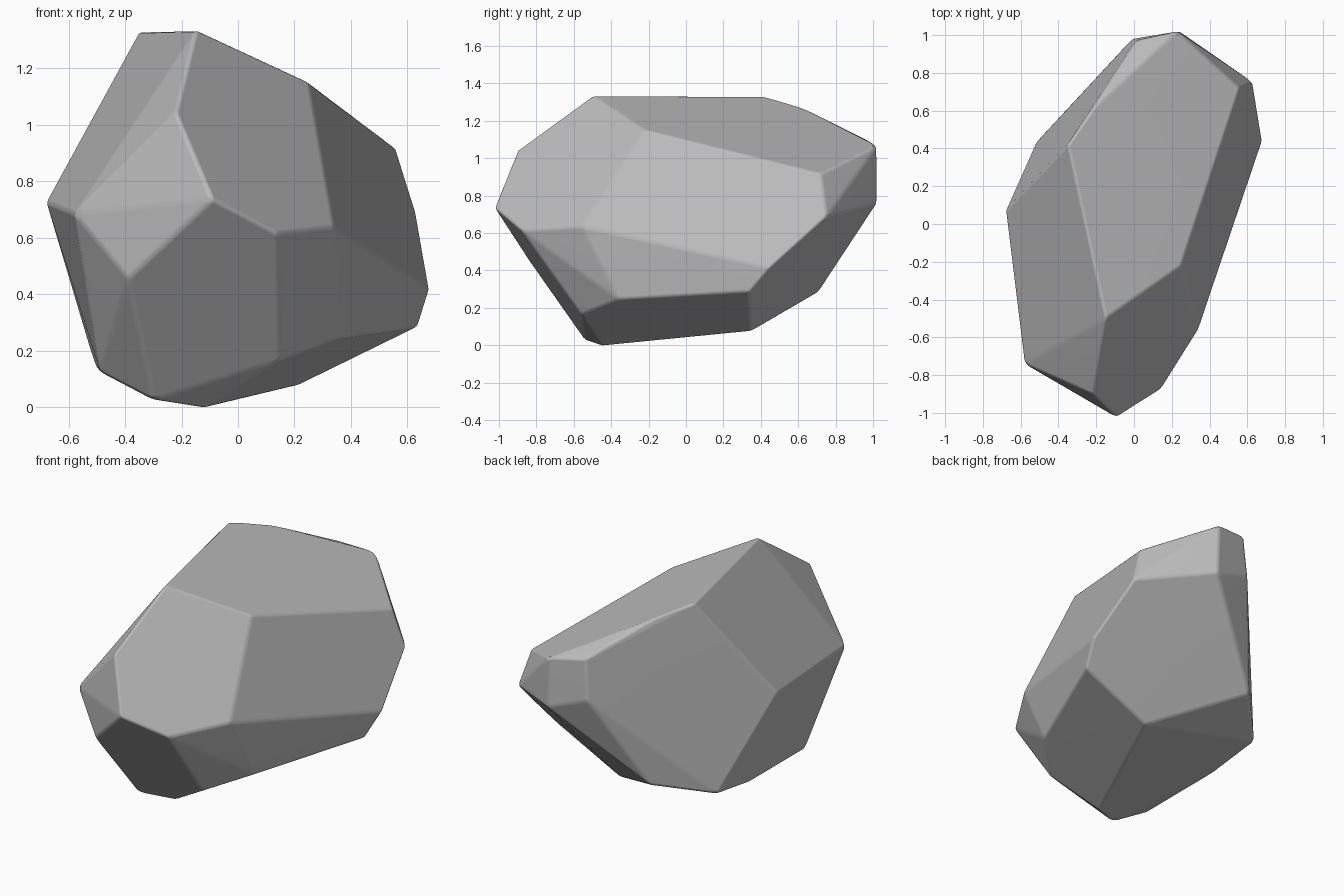
import bpy, bmesh
from math import radians

if "Cube" in bpy.data.objects:
    bpy.data.objects.remove(bpy.data.objects["Cube"], do_unlink=True)

# Stone material
stone = bpy.data.materials.new("stone grey")
stone.use_nodes = True
grey = (0.5, 0.5, 0.5, 1)
stone.diffuse_color = grey
stone.node_tree.nodes["Principled BSDF"].inputs["Base Color"].default_value = grey

# Corner points of the boulder
crown = [(-.15, -.5, 1.32), (.25, -.22, 1.135), (.56, .72, .9), (-.35, .42, 1.315), (-.22, .6, 1.265)]
front = [(-.22, -.9, 1.03), (-.09, -1.025, .72), (-.39, -.84, .44), (-.58, -.74, .67), (.14, -.88, .6)]
sides = [(.34, -.56, .62), (-.68, .07, .71), (.68, .45, .4), (.64, .34, .27), (.63, .75, .67)]
back = [(.01, .97, 1.08), (.23, 1.02, 1.05), (.24, 1.02, .74), (-.01, .98, .83), (-.25, .71, .27), (-.52, .43, .18)]
base = [(.15, -.56, .15), (.36, -.36, .23), (.21, .35, .06), (-.12, -.45, -.02),
        (-.3, -.54, .01), (-.49, -.47, .11), (-.5, .12, .12)]

# Convex hull, with nearly flat facets merged
bm = bmesh.new()
for p in crown + front + sides + back + base:
    bm.verts.new(p)
bmesh.ops.convex_hull(bm, input=bm.verts)
loose = [v for v in bm.verts if not v.link_faces]
bmesh.ops.delete(bm, geom=loose, context='VERTS')
bmesh.ops.dissolve_limit(bm, angle_limit=radians(9), verts=bm.verts, edges=bm.edges)
bmesh.ops.recalc_face_normals(bm, faces=bm.faces)

# Worn, rounded edges
bmesh.ops.bevel(bm, geom=list(bm.edges), offset=.05, segments=3, profile=.5,
                affect='EDGES', clamp_overlap=True)

# Rest the boulder on the ground
ground = min(v.co.z for v in bm.verts)
bmesh.ops.translate(bm, verts=bm.verts, vec=(0, 0, -ground))

mesh = bpy.data.meshes.new("boulder")
bm.to_mesh(mesh)
bm.free()
mesh.materials.append(stone)
boulder = bpy.data.objects.new("boulder", mesh)
bpy.context.collection.objects.link(boulder)
bpy.context.view_layer.objects.active = boulder
boulder.select_set(True)
bpy.ops.object.shade_smooth_by_angle(angle=radians(40))

# Keep the broad facets flat while the edges shade softly
weighted = boulder.modifiers.new("facet_normals", 'WEIGHTED_NORMAL')
weighted.keep_sharp = True
